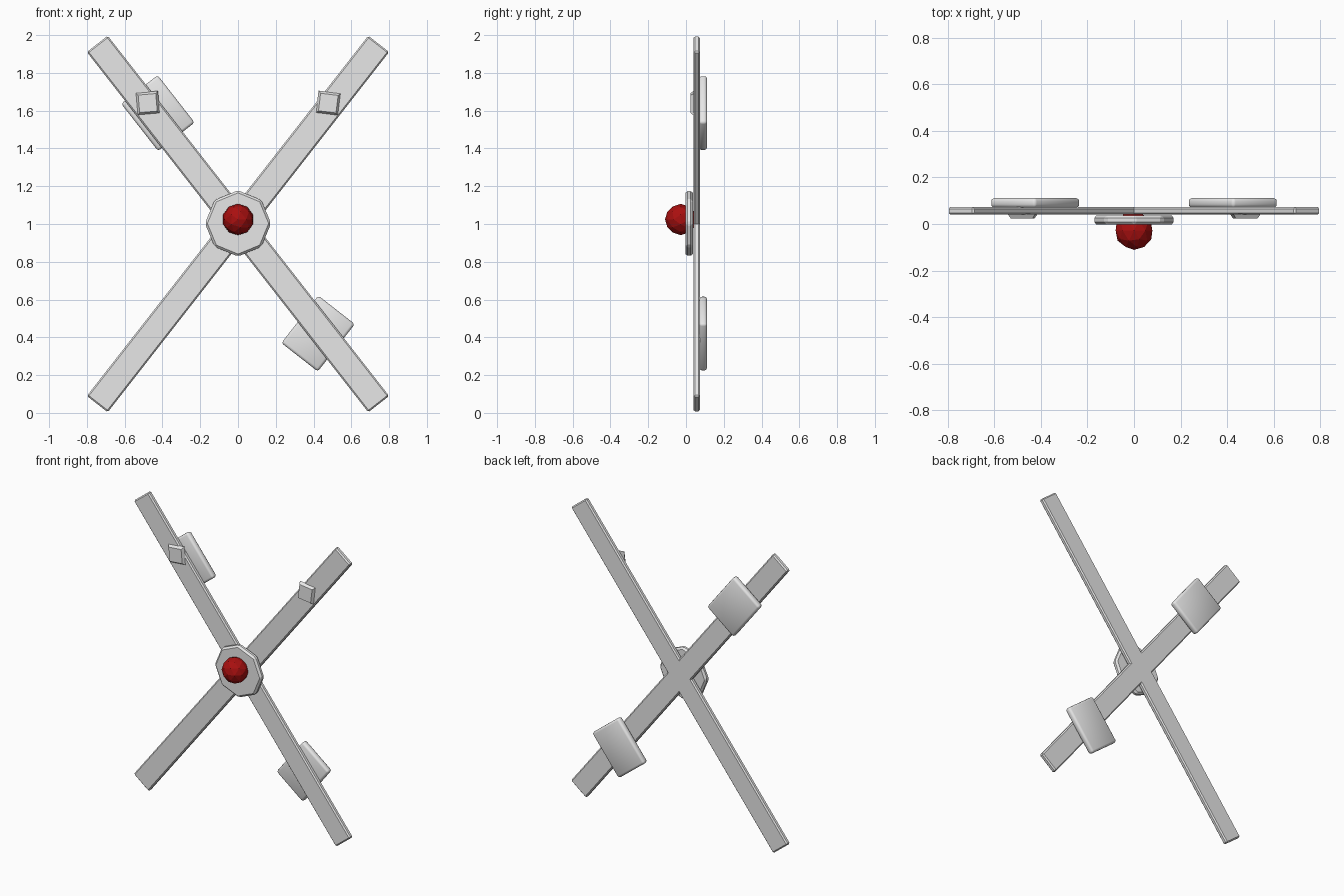
import bpy, math
from mathutils import Matrix

cube = bpy.data.objects.get("Cube")
if cube:
    bpy.data.objects.remove(cube, do_unlink=True)


def make_material(name, rgb):
    mat = bpy.data.materials.new(name)
    mat.use_nodes = True
    mat.diffuse_color = (*rgb, 1)
    mat.node_tree.nodes["Principled BSDF"].inputs["Base Color"].default_value = (*rgb, 1)
    return mat


grey = make_material("light grey", (0.8, 0.8, 0.8))
red = make_material("deep red", (0.4, 0.005, 0.005))


def finish(name, mat, bevel=0, segments=1):
    """Name the active object, colour it and soften its edges."""
    obj = bpy.context.object
    obj.name = name
    obj.data.materials.append(mat)
    if bevel:
        mod = obj.modifiers.new("Bevel", "BEVEL")
        mod.width = bevel
        mod.segments = segments
        mod.limit_method = "ANGLE"
        bpy.ops.object.modifier_apply(modifier=mod.name)
    return obj


def slab(name, x, z, front, back, length, width, tilt, bevel, segments=1):
    """Flat box in the front plane, tilted up to the right by the given degrees."""
    bpy.ops.mesh.primitive_cube_add(size=1, location=(x, (front + back) / 2, z))
    obj = bpy.context.object
    obj.data.transform(Matrix.Diagonal((length, back - front, width, 1)))
    obj.rotation_euler.y = -math.radians(tilt)
    return finish(name, grey, bevel, segments)


# Crossed bars
slab("rising_bar", 0, 1, 0.04, 0.073, 2.42, 0.14, 52, 0.008)
slab("falling_bar", 0, 1, 0.04, 0.073, 2.42, 0.14, -52, 0.008)

# Rounded blocks on the back of the falling bar
for name, x, z, tilt in (("upper_back_block", -0.424, 1.587, -52),
                         ("lower_back_block", 0.424, 0.42, 52)):
    slab(name, x, z, 0.07, 0.112, 0.318, 0.245, tilt, 0.014, 2)
    bpy.ops.object.shade_smooth_by_angle(angle=math.radians(50))

# Small square studs with sloping rims on the upper arms
for name, x, tilt in (("right_stud", -0.478, 5), ("left_stud", 0.478, -7)):
    bpy.ops.mesh.primitive_cone_add(vertices=4, radius1=0.084, radius2=0.066, depth=0.02,
                                    location=(x, 0.033, 1.64))
    stud = bpy.context.object
    stud.data.transform(Matrix.Rotation(math.pi / 2, 4, "X") @ Matrix.Rotation(math.pi / 4, 4, "Z"))
    stud.rotation_euler.y = -math.radians(tilt)
    finish(name, grey)

# Eight-sided hub plate
bpy.ops.mesh.primitive_cylinder_add(vertices=8, radius=0.175, depth=0.04, location=(0, 0.017, 1.003))
bpy.context.object.data.transform(Matrix.Rotation(math.pi / 2, 4, "X"))
finish("hub_plate", grey, 0.012)

# Faceted ball in the middle of the hub
bpy.ops.mesh.primitive_ico_sphere_add(subdivisions=2, radius=0.083, location=(0, -0.028, 1.024))
bpy.context.object.data.transform(Matrix.Rotation(math.pi / 2, 4, "X"))
finish("centre_ball", red)
